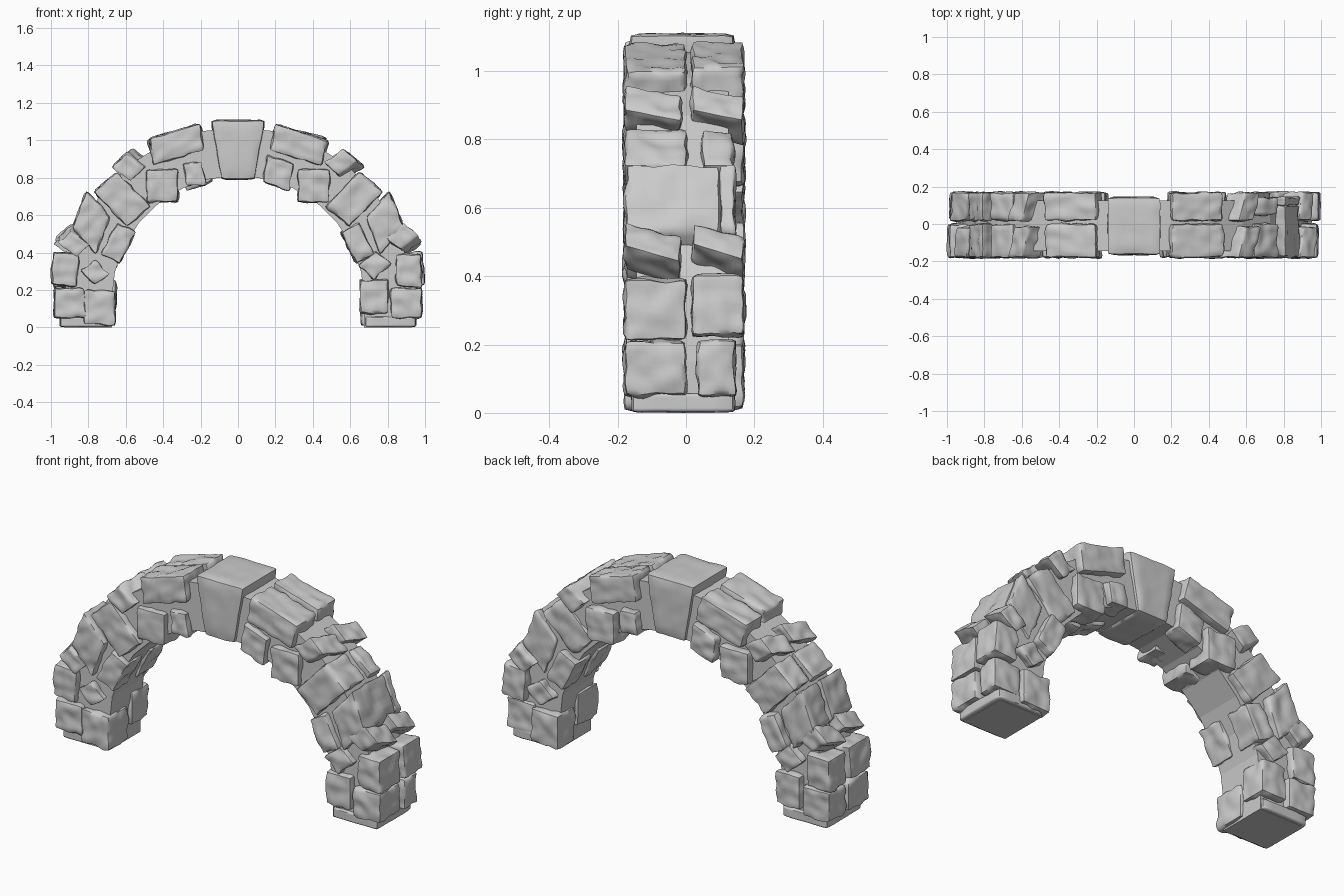
import bpy, bmesh, math
from mathutils import Vector, noise

if "Cube" in bpy.data.objects:
    bpy.data.objects.remove(bpy.data.objects["Cube"])


def finish(bm, name, smooth):
    bmesh.ops.recalc_face_normals(bm, faces=bm.faces)
    mesh = bpy.data.meshes.new(name)
    bm.to_mesh(mesh)
    bm.free()
    ob = bpy.data.objects.new(name, mesh)
    bpy.context.collection.objects.link(ob)
    if smooth:
        bpy.context.view_layer.objects.active = ob
        ob.select_set(True)
        bpy.ops.object.shade_smooth_by_angle(angle=math.radians(50))
        ob.select_set(False)
    return ob


def prism(outline, y0, y1):
    bm = bmesh.new()
    n = len(outline)
    a = [bm.verts.new((x, y0, z)) for x, z in outline]
    b = [bm.verts.new((x, y1, z)) for x, z in outline]
    bm.faces.new(a)
    bm.faces.new(b[::-1])
    for i in range(n):
        j = (i + 1) % n
        bm.faces.new((a[i], b[i], b[j], a[j]))
    bmesh.ops.recalc_face_normals(bm, faces=bm.faces)
    return bm


def stone(name, outline, y0, y1, seed, rough=0.012, slant=0):
    # rough-hewn block: subdivided prism with softened edges and noise
    bm = prism(outline, y0, y1)
    bmesh.ops.subdivide_edges(bm, edges=bm.edges[:], cuts=9, use_grid_fill=True)
    for _ in range(2):
        bmesh.ops.smooth_vert(bm, verts=bm.verts, factor=0.5,
                              use_axis_x=True, use_axis_y=True, use_axis_z=True)
    # slant along the arch through the depth
    cx = sum(p[0] for p in outline) / 4
    cz = sum(p[1] for p in outline) / 4 - 0.15
    tangent = Vector((cz, 0, -cx)).normalized() * slant
    for v in bm.verts:
        v.co += tangent * ((v.co.y - y0) / (y1 - y0) - 0.5)
    bm.normal_update()
    off = Vector((seed * 3.7, seed * 1.3, seed * 2.1))
    moves = [(v, v.normal * rough * noise.noise(v.co * 19 + off)) for v in bm.verts]
    for v, d in moves:
        v.co += d
    finish(bm, name, True)


def quad(x, z, w, a, h, b):
    # parallelogram from centre and two edge lengths with directions
    u = Vector((math.cos(math.radians(a)), math.sin(math.radians(a)))) * w / 2
    v = Vector((math.cos(math.radians(b)), math.sin(math.radians(b)))) * h / 2
    c = Vector((x, z))
    return [c - u - v, c + u - v, c + u + v, c - u + v]


# Faceted arch core
N = 14
def arc(rx, rz):
    return [(-rx * math.cos(math.pi * i / N), 0.15 + rz * math.sin(math.pi * i / N))
            for i in range(N + 1)]
outer, inner = arc(0.93, 0.92), arc(0.675, 0.66)
core = [(-0.93, 0)] + outer + [(0.93, 0), (0.675, 0)] + inner[::-1] + [(-0.675, 0)]
finish(prism(core, -0.145, 0.125), "arch_core", False)

# Foot slabs
for s, side in ((-1, "left"), (1, "right")):
    stone("foot_slab_" + side, quad(s * 0.815, 0.03, 0.275, 0, 0.055, 90),
          -0.16, 0.143, 5, 0.002)

# Keystone
stone("keystone", [(-0.09, 0.79), (0.09, 0.79), (0.147, 1.109), (-0.147, 1.109)],
      -0.166, 0.145, 2, 0.005)

# Stones of one half face: x, z, width, its angle, height, its angle
half = {
    "base_outer": (-.9, .13, .165, -1, .16, 90),
    "base_inner": (-.74, .105, .165, -2, .185, 90),
    "second_outer": (-.925, .31, .135, -5, .175, 85),
    "second_inner": (-.765, .295, .11, -42, .10, 33),
    "wedge_outer": (-.872, .468, .128, -34, .095, 42),
    "shoulder_outer": (-.785, .56, .19, -48, .215, 69),
    "shoulder_inner": (-.64, .45, .11, -27, .19, 63),
    "haunch": (-.62, .685, .26, -46, .165, 40),
    "chip_outer": (-.568, .87, .126, -36, .105, 43),
    "soffit_block": (-.405, .757, .17, 0, .175, 90),
    "crown_block": (-.328, .978, .285, 16, .145, 98),
    "crown_chip": (-.235, .82, .10, 3, .12, 100),
}
# The right half differs slightly from the mirrored left half
right_changes = {
    "base_inner": (-.727, .165, .15, 0, .18, 90),
    "second_outer": (-.912, .303, .138, 2, .175, 88),
    "second_inner": (-.732, .335, .125, -42, .11, 40),
    "wedge_outer": (-.888, .463, .125, -38, .11, 40),
    "crown_chip": (-.216, .825, .15, 20, .145, 98),
    "crown_block": (-.325, .973, .295, 17, .14, 105),
}
depths = {"second_inner": -0.08, "wedge_outer": -0.015, "chip_outer": -0.015,
          "shoulder_inner": -0.03, "crown_chip": -0.05}
slants = {"wedge_outer": 0.05, "chip_outer": 0.05}
# Depth ranges that break the common pattern
special = {
    "shoulder_outer_right_front": (-0.178, 0.1),
    "shoulder_outer_left_back": (0.1, 0.142),
    "haunch_left_back": (0.05, 0.138),
    "base_outer_left_back": (0.035, 0.145),
}

seed = 0
for half_name, table in (("left", half), ("right", {**half, **right_changes})):
    for part, p in table.items():
        m = 1 if half_name == "left" else -1
        inner_end = depths.get(part, 0.0)
        # the back face is the front turned half way round
        for face, mirror, span in (("front", m, (-0.179, inner_end)),
                                   ("back", -m, (max(0.018, -inner_end), 0.168))):
            seed += 1
            name = f"{part}_{half_name}_{face}"
            y0, y1 = special.get(name, span)
            stone(name, [(mirror * x, z) for x, z in quad(*p)], y0, y1, seed,
                  slant=slants.get(part, 0))
